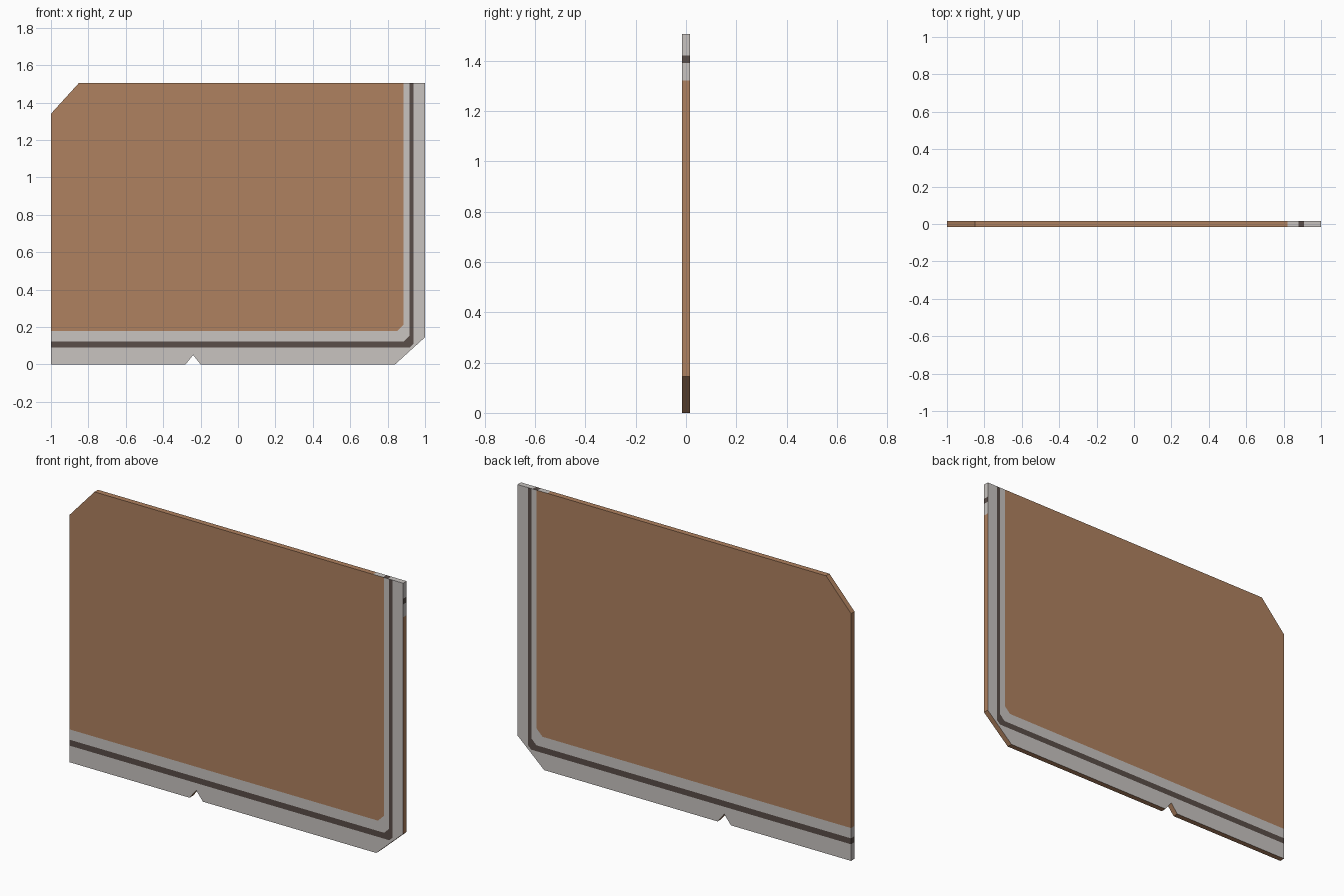
import bpy, bmesh
from mathutils import Vector

if "Cube" in bpy.data.objects:
    bpy.data.objects.remove(bpy.data.objects["Cube"])

HALF = 0.015  # half thickness of the panel


def material(name, rgb):
    m = bpy.data.materials.new(name)
    m.diffuse_color = (*rgb, 1)
    m.use_nodes = True
    m.node_tree.nodes["Principled BSDF"].inputs["Base Color"].default_value = m.diffuse_color
    return m


BROWN, GREY, DARK = 0, 1, 2
mats = [material("warm brown", (0.43, 0.22, 0.115)),
        material("pale grey", (0.58, 0.55, 0.53)),
        material("dark brown", (0.10, 0.075, 0.066))]

# Panel outline in x, z: clipped corners and a small notch in the bottom edge
outline = [(-1, 0), (-0.28, 0), (-0.24, 0.05), (-0.20, 0), (0.84, 0),
           (1, 0.145), (1, 1.505), (-0.85, 1.505), (-1, 1.34)]

bm = bmesh.new()
face = bm.faces.new([bm.verts.new((x, -HALF, z)) for x, z in outline])
ext = bmesh.ops.extrude_face_region(bm, geom=[face])
moved = [g for g in ext["geom"] if isinstance(g, bmesh.types.BMVert)]
bmesh.ops.translate(bm, verts=moved, vec=(0, 2 * HALF, 0))
bmesh.ops.recalc_face_normals(bm, faces=bm.faces)


def cut(point, normal, test):
    """Cut only the faces whose normal passes the test."""
    bm.normal_update()
    faces = [f for f in bm.faces if test(f.normal)]
    edges = {e for f in faces for e in f.edges}
    verts = {v for f in faces for v in f.verts}
    bmesh.ops.bisect_plane(bm, geom=list(verts) + list(edges) + faces, dist=1e-5,
                           plane_co=Vector(point), plane_no=Vector(normal))


# Nested borders: right limit, bottom limit, corner limit on x - z
borders = [(0.938, 0.090, 0.828), (0.917, 0.122, 0.765), (0.885, 0.178, 0.672)]
band_colours = [GREY, DARK, GREY, BROWN]


def broad(n):
    return abs(n.y) > 0.9


for bx, bz, bd in borders:
    cut((bx, 0, 0), (1, 0, 0), broad)
    cut((0, 0, bz), (0, 0, 1), lambda n: broad(n) or n.x < -0.9)
    cut((bd, 0, 0), (1, 0, -1), broad)

# Bands wrapping over the top and right edges
top_bands = [0.82, 0.88, 0.91]
right_bands = [1.32, 1.39, 1.42]
for x in top_bands:
    cut((x, 0, 0), (1, 0, 0), lambda n: n.z > 0.9)
for z in right_bands:
    cut((0, 0, z), (0, 0, 1), lambda n: n.x > 0.9)

# Colour each face by its position
edge_colours = [BROWN, GREY, DARK, GREY]
bm.normal_update()
for f in bm.faces:
    c, n = f.calc_center_median(), f.normal
    if broad(n):
        level = sum(c.x < bx and c.z > bz and c.x - c.z < bd for bx, bz, bd in borders)
        f.material_index = band_colours[level]
    elif n.x < -0.9:
        f.material_index = band_colours[sum(c.z > b[1] for b in borders)]
    elif n.z > 0.9:
        f.material_index = edge_colours[sum(c.x > x for x in top_bands)]
    elif n.x > 0.9:
        f.material_index = edge_colours[sum(c.z > z for z in right_bands)]
    else:
        f.material_index = BROWN

mesh = bpy.data.meshes.new("panel")
bm.to_mesh(mesh)
bm.free()
for m in mats:
    mesh.materials.append(m)
bpy.context.collection.objects.link(bpy.data.objects.new("panel", mesh))
